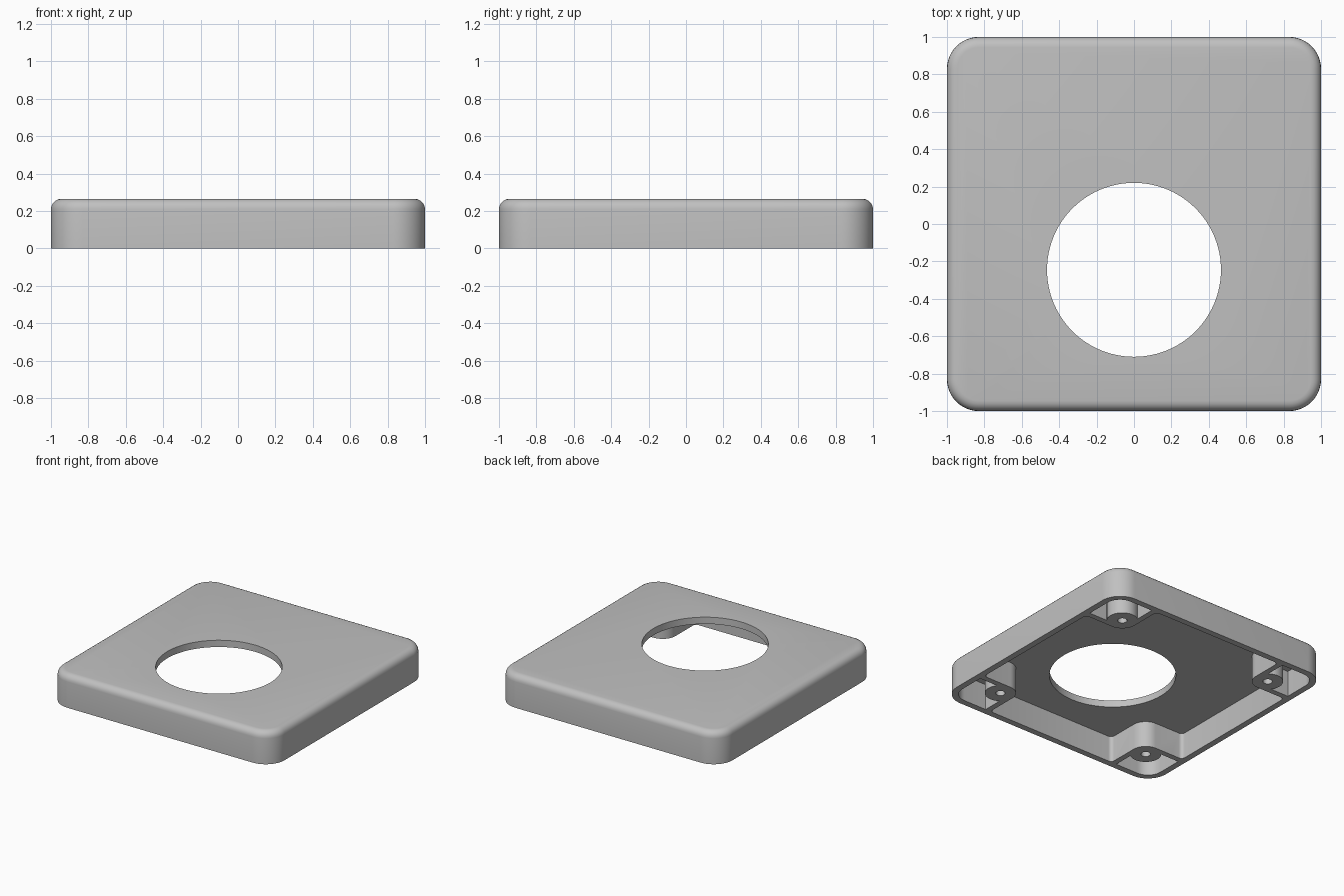
import bpy, bmesh
from math import sin, cos, radians, sqrt, asin, degrees

if "Cube" in bpy.data.objects:
    bpy.data.objects.remove(bpy.data.objects["Cube"], do_unlink=True)

HEIGHT, CEILING = 0.265, 0.21
INNER = 0.95                       # inside face of the outer wall
BOSS, BOSS_R = 0.697, 0.115        # screw boss centre and radius
RIB_IN = BOSS - BOSS_R             # rib face towards the cavity
RIB_OUT = RIB_IN + 0.045           # rib face towards the corner pocket


def arc(cx, cy, r, start, end, n=10):
    step = radians(end - start) / n
    return [(cx + r * cos(radians(start) + i * step),
             cy + r * sin(radians(start) + i * step)) for i in range(n + 1)]


def circle(cx, cy, r, n):
    return arc(cx, cy, r, 0, 360, n)[:-1]


def turn(points, quarter):
    for _ in range(quarter):
        points = [(-y, x) for x, y in points]
    return points


def prisms(name, profiles, z0, z1, bevel=0):
    """Extrude closed profiles from z0 to z1, optionally rounding the top rim."""
    bm = bmesh.new()
    for points in profiles:
        base = bm.faces.new([bm.verts.new((x, y, z0)) for x, y in points])
        top = bmesh.ops.extrude_face_region(bm, geom=[base])["geom"]
        bmesh.ops.translate(bm, vec=(0, 0, z1 - z0),
                            verts=[g for g in top if isinstance(g, bmesh.types.BMVert)])
    bmesh.ops.recalc_face_normals(bm, faces=bm.faces)
    if bevel:
        rim = [e for e in bm.edges if all(v.co.z > z1 - 0.001 for v in e.verts)]
        bmesh.ops.bevel(bm, geom=rim, offset=bevel, segments=5, profile=0.5,
                        affect='EDGES')
    mesh = bpy.data.meshes.new(name)
    bm.to_mesh(mesh)
    bm.free()
    obj = bpy.data.objects.new(name, mesh)
    bpy.context.collection.objects.link(obj)
    return obj


def cut(body, cutter):
    cutter.hide_render = True
    mod = body.modifiers.new("cut", 'BOOLEAN')
    mod.operation, mod.solver, mod.object = 'DIFFERENCE', 'EXACT', cutter
    bpy.context.view_layer.objects.active = body
    bpy.ops.object.modifier_apply(modifier=mod.name)
    bpy.data.objects.remove(cutter, do_unlink=True)


# Outer cover with rounded corners and a rounded top rim
corner = arc(0.83, 0.83, 0.17, 0, 90, 12)
outline = [p for q in range(4) for p in turn(corner, q)]
cover = prisms("cover_plate", [outline], 0, HEIGHT, bevel=0.055)

# Main cavity, stepping in around each corner boss
f = 0.03
step = (arc(INNER - f, RIB_IN - f, f, 0, 90, 5)
        + arc(BOSS, BOSS, BOSS_R, 270, 180)
        + arc(RIB_IN - f, INNER - f, f, 0, 90, 5))
cavity = [p for q in range(4) for p in turn(step, q)]

# Corner pockets wrapping the outer side of each boss
dx = RIB_OUT - BOSS
a = degrees(asin(dx / BOSS_R))
pocket = (arc(BOSS, BOSS, BOSS_R, 90 - a, a, 14)
          + [(INNER, RIB_OUT)]
          + arc(0.83, 0.83, INNER - 0.83, 0, 90)
          + [(RIB_OUT, INNER)])
pockets = [turn(pocket, q) for q in range(4)]
screw_holes = [turn(circle(BOSS, BOSS, 0.035, 24), q) for q in range(4)]
cut(cover, prisms("cavity_cutter", [cavity] + pockets + screw_holes, -0.1, CEILING))

# Large round opening through the top
cut(cover, prisms("opening_cutter", [circle(0, -0.245, 0.465, 96)], 0.1, 0.4))

# Grey plastic
grey = bpy.data.materials.new("light_grey")
grey.use_nodes = True
colour = (0.53, 0.53, 0.53, 1)
grey.diffuse_color = colour
grey.node_tree.nodes["Principled BSDF"].inputs["Base Color"].default_value = colour
cover.data.materials.clear()
cover.data.materials.append(grey)
for p in cover.data.polygons:
    p.material_index = 0

bpy.ops.object.select_all(action='DESELECT')
cover.select_set(True)
bpy.context.view_layer.objects.active = cover
bpy.ops.object.shade_smooth_by_angle(angle=radians(30))
